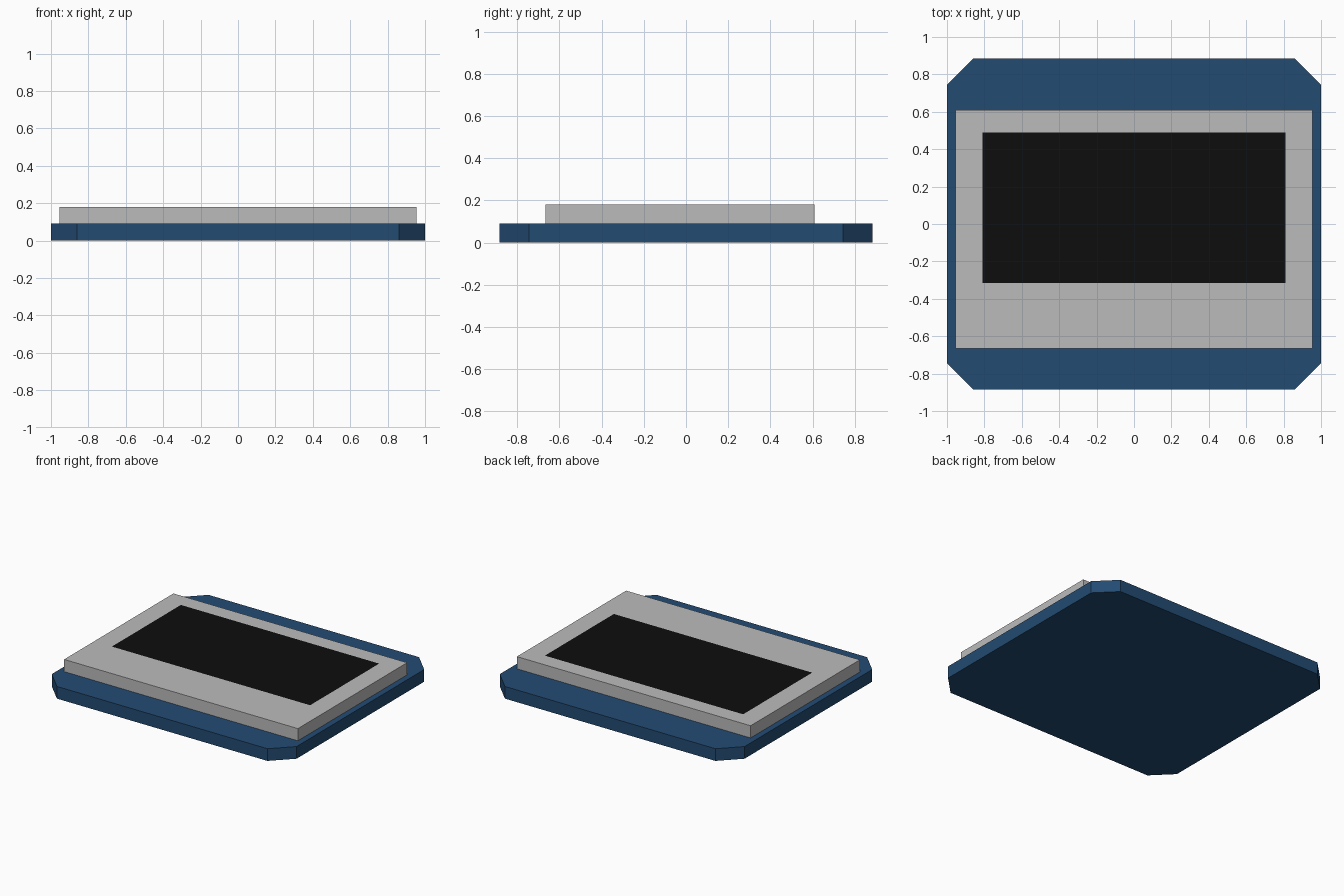
import bpy, bmesh

cube = bpy.data.objects.get("Cube")
if cube:
    bpy.data.objects.remove(cube, do_unlink=True)


def material(name, rgb):
    m = bpy.data.materials.new(name)
    m.use_nodes = True
    m.diffuse_color = (*rgb, 1)
    m.node_tree.nodes["Principled BSDF"].inputs["Base Color"].default_value = (*rgb, 1)
    return m


board_blue = material("board blue", (0.017, 0.07, 0.17))
frame_grey = material("frame grey", (0.50, 0.50, 0.50))
screen_black = material("screen black", (0.004, 0.004, 0.004))


def slab(bm, outline, z0, z1):
    """Extrude a flat outline from z0 to z1 and return its top face."""
    base = bm.faces.new([bm.verts.new((x, y, z0)) for x, y in outline])
    top = bmesh.ops.extrude_face_region(bm, geom=[base], use_keep_orig=True)["geom"]
    bmesh.ops.translate(bm, vec=(0, 0, z1 - z0),
                        verts=[g for g in top if isinstance(g, bmesh.types.BMVert)])
    bmesh.ops.recalc_face_normals(bm, faces=bm.faces[:])
    return max(bm.faces, key=lambda f: f.calc_center_median().z)


def finish(name, bm, mats):
    me = bpy.data.meshes.new(name)
    bm.to_mesh(me)
    bm.free()
    for m in mats:
        me.materials.append(m)
    ob = bpy.data.objects.new(name, me)
    bpy.context.collection.objects.link(ob)
    return ob


# Circuit board with clipped corners
X, Y, C, T = 1.0, 0.885, 0.14, 0.09
bm = bmesh.new()
slab(bm, [(X - C, -Y), (X, C - Y), (X, Y - C), (X - C, Y),
          (C - X, Y), (-X, Y - C), (-X, C - Y), (C - X, -Y)], 0, T)
finish("circuit_board", bm, [board_blue])

# Display frame with the screen cut flush into its top face
bm = bmesh.new()
top = slab(bm, [(-0.955, -0.665), (0.955, -0.665), (0.955, 0.61), (-0.955, 0.61)], T, 2 * T)
bmesh.ops.inset_region(bm, faces=[top], thickness=0.1, use_even_offset=True)
for v in top.verts:
    v.co.x = 0.81 if v.co.x > 0 else -0.81
    v.co.y = 0.49 if v.co.y > 0 else -0.315
top.material_index = 1
finish("display_panel", bm, [frame_grey, screen_black])
